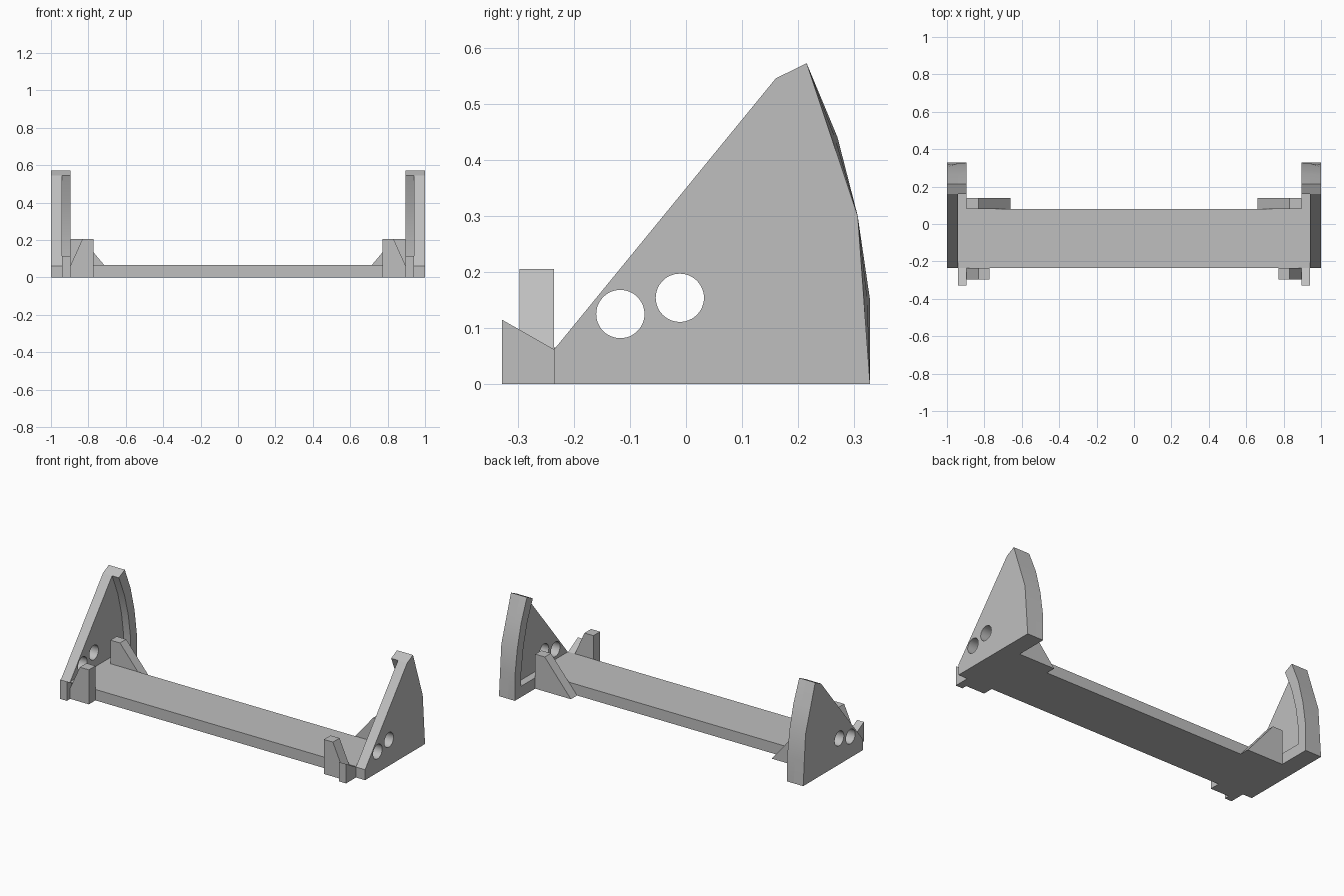
import bpy, bmesh
from mathutils import Vector, Matrix

cube = bpy.data.objects.get("Cube")
if cube:
    bpy.data.objects.remove(cube, do_unlink=True)

grey = bpy.data.materials.new("plain_grey")
grey.use_nodes = True
colour = (0.52, 0.52, 0.52, 1)
grey.diffuse_color = colour
grey.node_tree.nodes["Principled BSDF"].inputs["Base Color"].default_value = colour


def loft(name, start, end):
    """Solid between two matching closed loops of 3D points."""
    bm = bmesh.new()
    a = [bm.verts.new(p) for p in start]
    b = [bm.verts.new(p) for p in end]
    bm.faces.new(a)
    bm.faces.new(b)
    for i in range(len(a)):
        j = (i + 1) % len(a)
        bm.faces.new((a[i], a[j], b[j], b[i]))
    bmesh.ops.recalc_face_normals(bm, faces=bm.faces)
    mesh = bpy.data.meshes.new(name)
    bm.to_mesh(mesh)
    bm.free()
    mesh.materials.append(grey)
    obj = bpy.data.objects.new(name, mesh)
    bpy.context.collection.objects.link(obj)
    return obj


def across_x(name, x0, x1, profile0, profile1=None):
    """Solid along x from (y, z) profiles."""
    return loft(name, [(x0, y, z) for y, z in profile0],
                [(x1, y, z) for y, z in (profile1 or profile0)])


def across_y(name, y0, y1, profile):
    """Solid along y from an (x, z) profile."""
    return loft(name, [(x, y0, z) for x, z in profile],
                [(x, y1, z) for x, z in profile])


def activate(obj):
    bpy.ops.object.select_all(action='DESELECT')
    obj.select_set(True)
    bpy.context.view_layer.objects.active = obj


FLOOR = 0.065
INNER, WALL, OUTER = 0.895, 0.94, 1.0
FRONT = -0.235

# Back rim curve: rounded on its inner edge, straighter on its outer edge
fine = [Vector(p) for p in [(0.328, 0), (0.328, 0.15), (0.306, 0.3), (0.27, 0.44), (0.215, 0.572)]]
coarse = [p.copy() for p in fine]
for i in (1, 3):
    coarse[i] = (fine[i - 1] + fine[i + 1]) / 2
blend = (OUTER - WALL) / (OUTER - INNER)
middle = [c.lerp(f, blend) for c, f in zip(coarse, fine)]

wall_front = [(0.16, 0.545), (FRONT, 0.062), (FRONT, 0)]
rim_inside = [(0.16, 0.545), (0.213, 0.42), (0.248, 0.29), (0.269, 0.15),
              (0.271, FLOOR), (FRONT, FLOOR), (FRONT, 0)]

# Long flat base
across_x("base_plank", -INNER, INNER, [(FRONT, 0), (0.08, 0), (0.08, FLOOR), (FRONT, FLOOR)])

for side, label in ((1, "left"), (-1, "right")):
    # End wall with two round holes
    wall = across_x(label + "_end_wall", side * WALL, side * OUTER,
                    middle + wall_front, coarse + wall_front)
    for y, z in ((-0.117, 0.125), (-0.011, 0.154)):
        bpy.ops.mesh.primitive_cylinder_add(
            vertices=48, radius=0.043, depth=0.2,
            location=(side * 0.97, y, z), rotation=(0, 1.5708, 0))
        cutter = bpy.context.object
        cutter.name = "hole_cutter"
        cutter.hide_render = True
        cutter.data.materials.append(grey)
        cut = wall.modifiers.new("hole", 'BOOLEAN')
        cut.operation = 'DIFFERENCE'
        cut.solver = 'EXACT'
        cut.object = cutter
        activate(wall)
        bpy.ops.object.modifier_apply(modifier="hole")
        bpy.data.objects.remove(cutter, do_unlink=True)

    # Curved back flange and floor strip inside the wall
    rim = across_x(label + "_rim_and_floor", side * INNER, side * WALL,
                   fine + rim_inside, middle + rim_inside)

    # Small sloped foot at the front
    across_x(label + "_front_foot", side * INNER, side * WALL,
             [(-0.328, 0), (FRONT, 0), (FRONT, 0.062), (-0.328, 0.115)])

    # Front post sloping outwards, back brace sloping inwards
    across_y(label + "_front_post", -0.297, FRONT,
             [(side * x, z) for x, z in
              [(0.773, 0), (0.773, 0.205), (0.832, 0.205), (INNER, FLOOR), (INNER, 0)]])
    across_y(label + "_back_brace", 0.08, 0.138,
             [(side * x, z) for x, z in
              [(0.66, 0), (0.832, 0.205), (INNER, 0.205), (INNER, 0)]])

    for obj in (wall, rim):
        activate(obj)
        bpy.ops.object.shade_smooth_by_angle(angle=0.4)
